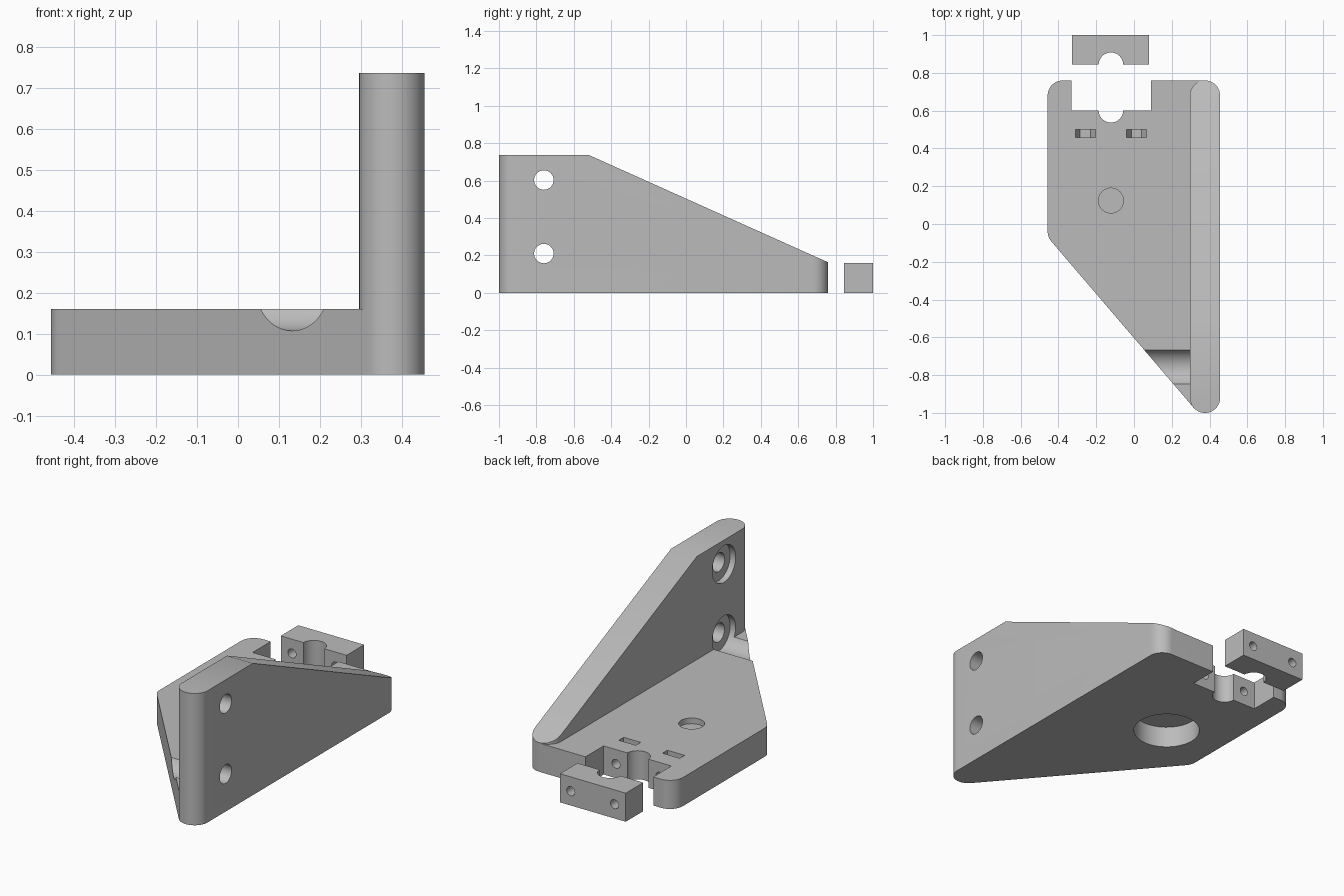
import bpy, bmesh
from math import sin, cos, atan2, radians, pi
from mathutils import Vector

cube = bpy.data.objects.get("Cube")
if cube:
    bpy.data.objects.remove(cube, do_unlink=True)

grey = bpy.data.materials.new("plain grey")
grey.use_nodes = True
COLOUR = (0.50, 0.50, 0.50, 1)
grey.diffuse_color = COLOUR
grey.node_tree.nodes["Principled BSDF"].inputs["Base Color"].default_value = COLOUR


def arc(cx, cy, r, start, end, steps=24):
    """Points along an arc, angles in degrees."""
    return [(cx + r * cos(radians(start + (end - start) * i / steps)),
             cy + r * sin(radians(start + (end - start) * i / steps)))
            for i in range(steps + 1)]


def circle(cx, cy, r):
    return arc(cx, cy, r, 0, 360, 48)[:-1]


def prism(name, outline, axis, low, high):
    """Extrude a 2D outline along x (outline is y, z), y (x, z) or z (x, y)."""
    place = {"x": lambda a, b: (low, a, b),
             "y": lambda a, b: (a, low, b),
             "z": lambda a, b: (a, b, low)}[axis]
    step = Vector([high - low if k == axis else 0 for k in "xyz"])
    bm = bmesh.new()
    face = bm.faces.new([bm.verts.new(place(*p)) for p in outline])
    ext = bmesh.ops.extrude_face_region(bm, geom=[face])
    moved = [v for v in ext["geom"] if isinstance(v, bmesh.types.BMVert)]
    bmesh.ops.translate(bm, verts=moved, vec=step)
    bmesh.ops.recalc_face_normals(bm, faces=bm.faces)
    mesh = bpy.data.meshes.new(name)
    bm.to_mesh(mesh)
    bm.free()
    mesh.materials.append(grey)
    obj = bpy.data.objects.new(name, mesh)
    bpy.context.collection.objects.link(obj)
    return obj


def combine(target, tool, operation="DIFFERENCE"):
    """Apply a boolean and remove the tool object."""
    mod = target.modifiers.new("boolean", "BOOLEAN")
    mod.operation, mod.solver, mod.object = operation, "EXACT", tool
    bpy.ops.object.select_all(action="DESELECT")
    bpy.context.view_layer.objects.active = target
    target.select_set(True)
    bpy.ops.object.modifier_apply(modifier=mod.name)
    bpy.data.objects.remove(tool, do_unlink=True)


def box(x0, x1, y0, y1):
    return [(x0, y0), (x1, y0), (x1, y1), (x0, y1)]


R = 0.08            # corner radius
WALL_X = 0.376      # wall centre line
THICK = 0.16        # plate thickness
FRONT, BACK = -0.92, 0.68
ROD_X = -0.122      # rod and sensor hole centre
BOLTS = (-0.258, 0.013)

# Side wall with rounded ends and sloping top
wall = prism("side_wall", arc(WALL_X, FRONT, R, 180, 360) + arc(WALL_X, BACK, R, 0, 180),
             "z", 0, 0.737)
combine(wall, prism("slope_cutter", [(-0.62, 0.782), (0.9, 0.1), (0.9, 1), (-0.62, 1)],
                    "x", 0, 1))

# Base plate with a slanted front edge, tangent to both rounded corners
left_x, left_y = -0.377, -0.04
slant = atan2(FRONT - left_y, WALL_X - left_x) * 180 / pi + 270
outline = (arc(left_x, BACK, R, 90, 180) + arc(left_x, left_y, R, 180, slant)
           + arc(WALL_X, FRONT, R, slant, slant, 1)[:1]
           + [(WALL_X, FRONT), (WALL_X, BACK + R)])
bracket = prism("bracket", outline, "z", 0, THICK)
combine(bracket, wall, "UNION")

# Mounting holes with counterbores on the inner side of the wall
for z in (0.21, 0.603):
    combine(bracket, prism("counterbore", circle(-0.758, z, 0.103), "x", -0.6, 0.33))
    combine(bracket, prism("mount_hole", circle(-0.76, z, 0.052), "x", 0.2, 0.6))

# Blind recesses above and below the plate
combine(bracket, prism("lower_recess", circle(ROD_X, 0.124, 0.174), "z", -0.1, 0.12))
combine(bracket, prism("upper_recess", circle(ROD_X, 0.124, 0.066), "z", 0.128, 0.3))

# Clamp seat and rod groove at the back
combine(bracket, prism("seat_cutter", box(-0.33, 0.09, 0.6, 0.9), "z", -0.1, 0.3))
combine(bracket, prism("rod_cutter", circle(ROD_X, 0.602, 0.065), "z", -0.1, 0.3))

# Loose clamp block
clamp = prism("clamp_block", box(-0.327, 0.08, 0.845, 1.0), "z", 0, THICK)
combine(clamp, prism("rod_cutter", circle(ROD_X, 0.843, 0.065), "z", -0.1, 0.3))

# Bolt holes and hexagonal nut slots
for x in BOLTS:
    for part, y0, y1 in ((bracket, 0.4, 0.65), (clamp, 0.8, 1.1)):
        combine(part, prism("bolt_hole", circle(x, 0.08, 0.025), "y", y0, y1))
    nut = [(x - 0.053, 0.3), (x - 0.053, 0.08), (x - 0.027, 0.034),
           (x + 0.027, 0.034), (x + 0.053, 0.08), (x + 0.053, 0.3)]
    combine(bracket, prism("nut_slot", nut, "y", 0.457, 0.5))

# Smooth the round surfaces, keep the edges sharp
for part in (bracket, clamp):
    bpy.ops.object.select_all(action="DESELECT")
    bpy.context.view_layer.objects.active = part
    part.select_set(True)
    bpy.ops.object.shade_smooth_by_angle(angle=radians(25))
